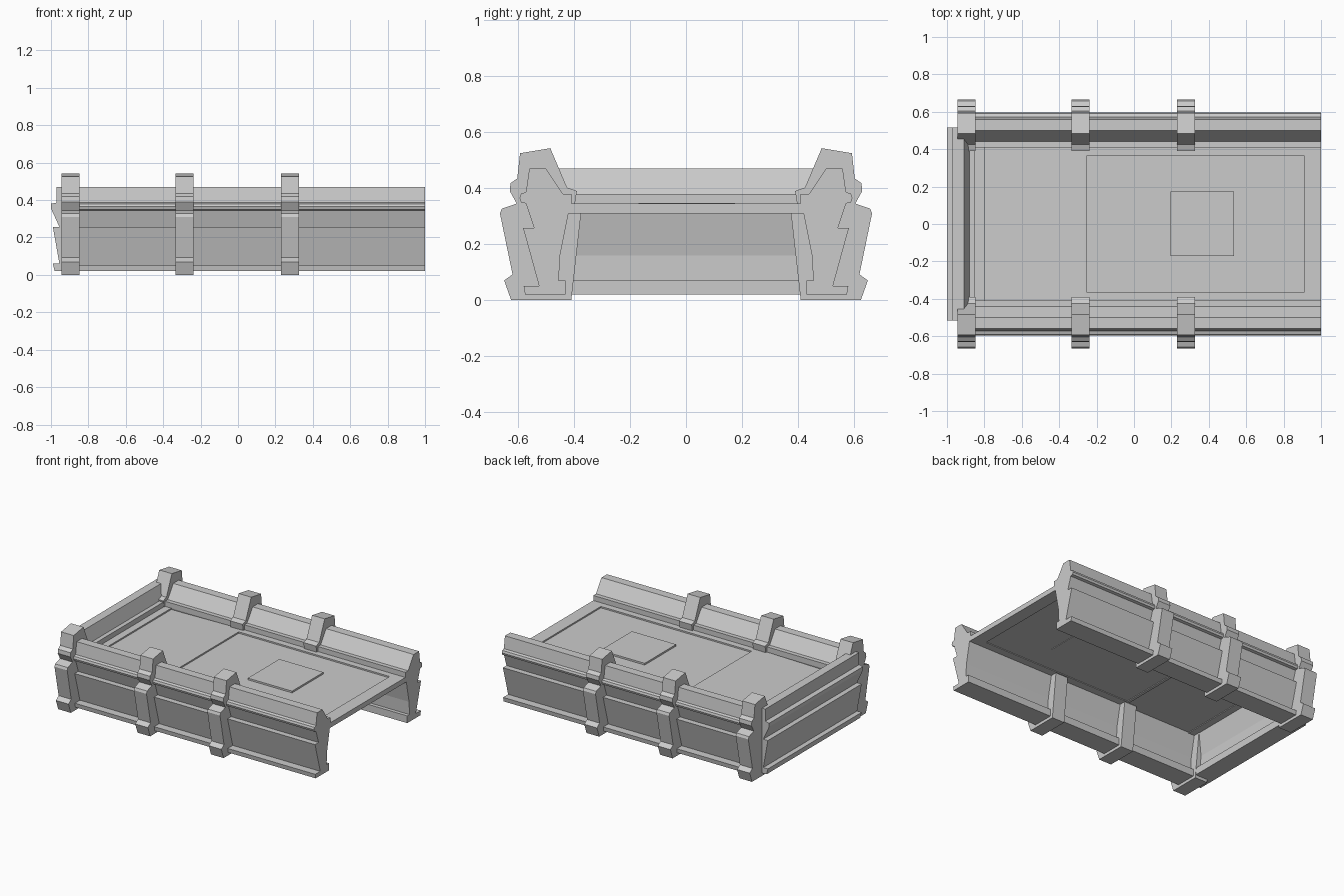
import bpy, bmesh
from mathutils import Vector

if "Cube" in bpy.data.objects:
    bpy.data.objects.remove(bpy.data.objects["Cube"])

GREY = (0.6, 0.6, 0.6, 1)
grey = bpy.data.materials.new("light grey")
grey.use_nodes = True
grey.diffuse_color = GREY
grey.node_tree.nodes["Principled BSDF"].inputs["Base Color"].default_value = GREY


def extrude(name, profile, start, end, axis, mirror=False):
    """Extrude a (horizontal, height) profile along the x or y axis."""
    bm = bmesh.new()
    if axis == "x":
        verts = [bm.verts.new((start, h, z)) for h, z in profile]
        step = Vector((end - start, 0, 0))
    else:
        verts = [bm.verts.new((h, start, z)) for h, z in profile]
        step = Vector((0, end - start, 0))
    face = bm.faces.new(verts)
    result = bmesh.ops.extrude_face_region(bm, geom=[face], use_keep_orig=True)
    moved = [g for g in result["geom"] if isinstance(g, bmesh.types.BMVert)]
    bmesh.ops.translate(bm, verts=moved, vec=step)
    bmesh.ops.recalc_face_normals(bm, faces=bm.faces)
    mesh = bpy.data.meshes.new(name)
    bm.to_mesh(mesh)
    bm.free()
    mesh.materials.append(grey)
    obj = bpy.data.objects.new(name, mesh)
    bpy.context.collection.objects.link(obj)
    if mirror:
        mod = obj.modifiers.new("Mirror", "MIRROR")
        mod.use_axis = (False, True, False)
        mod.use_mirror_merge = False
    return obj


def box(name, x0, x1, y0, y1, z0, z1, mirror=False):
    return extrude(name, [(y0, z0), (y1, z0), (y1, z1), (y0, z1)], x0, x1, "x", mirror)


# Side walls with foot lip, stepped panel, rail and sloping inner top
wall = [(0.43, 0.02), (0.575, 0.02), (0.58, 0.05), (0.525, 0.05),
        (0.582, 0.257), (0.543, 0.257), (0.572, 0.345), (0.59, 0.35),
        (0.595, 0.365), (0.59, 0.38), (0.572, 0.386), (0.56, 0.47),
        (0.5, 0.47), (0.44, 0.38), (0.41, 0.38), (0.41, 0.345),
        (0.42, 0.31), (0.45, 0.16), (0.455, 0.07), (0.43, 0.07)]
extrude("side_walls", wall, -0.93, 1.0, "x", True)

# Pillars clamped around the side walls
pillar = [(0.41, 0), (0.625, 0), (0.65, 0.07), (0.62, 0.092),
          (0.665, 0.31), (0.658, 0.327), (0.605, 0.345), (0.63, 0.39),
          (0.627, 0.418), (0.603, 0.435), (0.593, 0.525), (0.485, 0.543),
          (0.425, 0.402), (0.39, 0.39), (0.397, 0.345), (0.375, 0.31)]
for label, x in (("end", -0.945), ("middle", -0.335), ("front", 0.23)):
    extrude(label + "_pillars", pillar, x, x + 0.097, "x", True)

# End wall
end_wall = [(-0.85, 0.02), (-0.98, 0.02), (-0.99, 0.06), (-0.955, 0.06),
            (-0.99, 0.257), (-0.955, 0.257), (-1.0, 0.355), (-1.0, 0.38),
            (-0.97, 0.386), (-0.97, 0.47), (-0.91, 0.47), (-0.88, 0.38),
            (-0.85, 0.38), (-0.85, 0.31), (-0.88, 0.16), (-0.88, 0.07), (-0.85, 0.07)]
extrude("end_wall", end_wall, -0.515, 0.515, "y")

# Floor slab with raised borders above and below, leaving recessed panels
box("floor", -0.9, 1.0, -0.425, 0.425, 0.315, 0.335)
for label, z0, z1 in (("top", 0.335, 0.345), ("bottom", 0.31, 0.315)):
    box(label + "_end_border", -0.9, -0.8, -0.42, 0.42, z0, z1)
    box(label + "_cross_border", -0.27, -0.25, -0.42, 0.42, z0, z1)
    box(label + "_front_border", 0.91, 1.0, -0.42, 0.42, z0, z1)
    box(label + "_side_borders", -0.25, 0.91, 0.365, 0.42, z0, z1, True)

# Gently ramped panel near the end wall
extrude("ramp_panel", [(-0.8, 0.33), (-0.27, 0.33), (-0.27, 0.345), (-0.8, 0.335)],
        -0.41, 0.41, "y")

# Small hatch on the floor
box("hatch", 0.195, 0.535, -0.17, 0.175, 0.33, 0.347)
box("hatch_underside", 0.195, 0.535, -0.17, 0.175, 0.311, 0.32)
